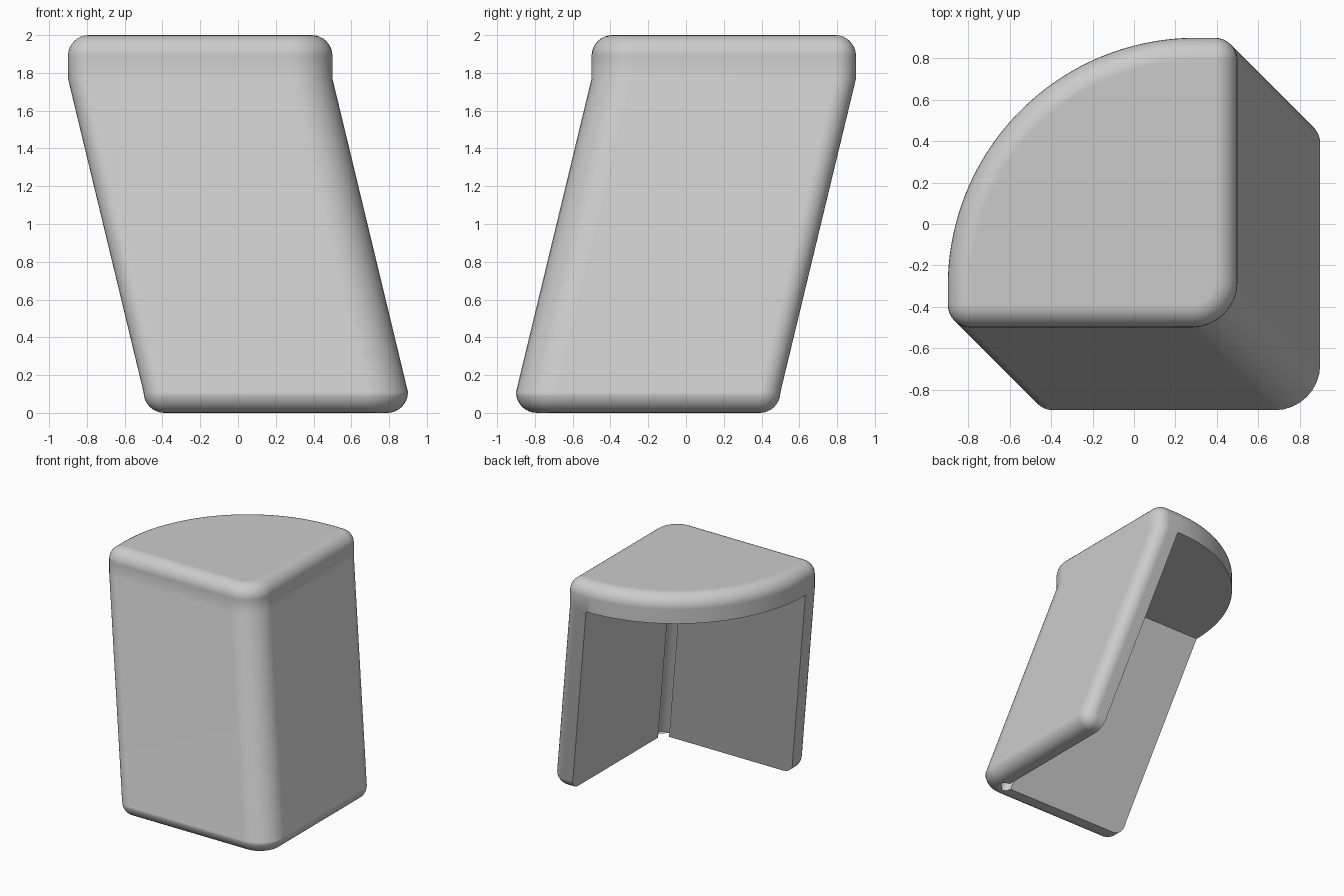
import bpy, bmesh
from math import sin, cos, pi, radians

if "Cube" in bpy.data.objects:
    bpy.data.objects.remove(bpy.data.objects["Cube"])

EDGE = 0.11       # rounding of the rims and the wall ends
CORNER = 0.22     # rounding of the outer corner
SEAT_Z = 1.77     # underside of the seat
LEAN = 0.4        # sideways shift of the walls at the foot
STEPS = 8


def arc(cx, cy, r, a0, a1, n):
    return [(cx + r * cos(radians(a0 + (a1 - a0) * k / n)),
             cy + r * sin(radians(a0 + (a1 - a0) * k / n))) for k in range(n + 1)]


def outer_path(i):
    """Outside of both walls, inset by i."""
    return ([(-0.9 + i, -0.3)]
            + arc(-0.9 + EDGE, -0.5 + EDGE, EDGE - i, 180, 270, STEPS)
            + arc(0.5 - CORNER, -0.5 + CORNER, CORNER - i, -90, 0, STEPS)
            + arc(0.5 - EDGE, 0.9 - EDGE, EDGE - i, 0, 90, STEPS)
            + [(0.3, 0.9 - i)])


def front_arc(i):
    """Curved seat edge between the wall ends."""
    return arc(0.3, -0.3, 1.2 - i, 90, 180, 48)[1:-1]


def groove():
    """Inner corner of the walls with its round relief groove."""
    return arc(0.3, -0.3, 0.06, 90, -180, 18)


bm = bmesh.new()


def ring(points, z):
    return [bm.verts.new((x, y, z)) for x, y in points]


def skin(rings):
    for a, b in zip(rings, rings[1:]):
        for k in range(len(a)):
            n = (k + 1) % len(a)
            bm.faces.new((a[k], a[n], b[n], b[k]))


def wall_ring(i, z, shift, inner_shift):
    out = [(x + shift, y - shift) for x, y in outer_path(i)]
    out[0] = (out[0][0], -0.3 - inner_shift)
    out[-1] = (0.3 + inner_shift, out[-1][1])
    return ring(out + [(x + inner_shift, y - inner_shift) for x, y in groove()], z)


# Seat: quarter-round slab with a rounded top rim
levels = [(0, SEAT_Z)] + [(EDGE * (1 - cos(pi / 2 * k / STEPS)),
                           2 - EDGE + EDGE * sin(pi / 2 * k / STEPS))
                          for k in range(STEPS + 1)]
seat = [ring(outer_path(i) + front_arc(i), z) for i, z in levels]
skin(seat)
bm.faces.new(seat[-1])
bm.faces.new(ring(outer_path(0)[-1:] + front_arc(0) + outer_path(0)[:1]
                  + groove()[::-1], SEAT_Z))

# Walls: leaning L-shape with a rounded outer foot
slope = LEAN / (SEAT_Z - EDGE)
walls = []
for k in range(STEPS + 1):
    a = pi / 2 * k / STEPS
    z = EDGE * (1 - cos(a))
    walls.append(wall_ring(EDGE * (1 - sin(a)), z, LEAN, slope * (SEAT_Z - z)))
walls.append(wall_ring(0, SEAT_Z, 0, 0))
skin(walls)
bm.faces.new(walls[0])

bmesh.ops.remove_doubles(bm, verts=bm.verts, dist=0.0001)
bmesh.ops.recalc_face_normals(bm, faces=bm.faces)

mesh = bpy.data.meshes.new("corner_stool")
bm.to_mesh(mesh)
bm.free()
stool = bpy.data.objects.new("corner_stool", mesh)
bpy.context.collection.objects.link(stool)

# Plain grey finish
grey = bpy.data.materials.new("light_grey")
grey.use_nodes = True
colour = (0.6, 0.6, 0.6, 1)
grey.diffuse_color = colour
grey.node_tree.nodes["Principled BSDF"].inputs["Base Color"].default_value = colour
mesh.materials.append(grey)

# Smooth shading with crisp inner edges
bpy.ops.object.select_all(action="DESELECT")
stool.select_set(True)
bpy.context.view_layer.objects.active = stool
bpy.ops.object.shade_smooth_by_angle(angle=radians(30))
normals = stool.modifiers.new("even_normals", "WEIGHTED_NORMAL")
normals.keep_sharp = True
